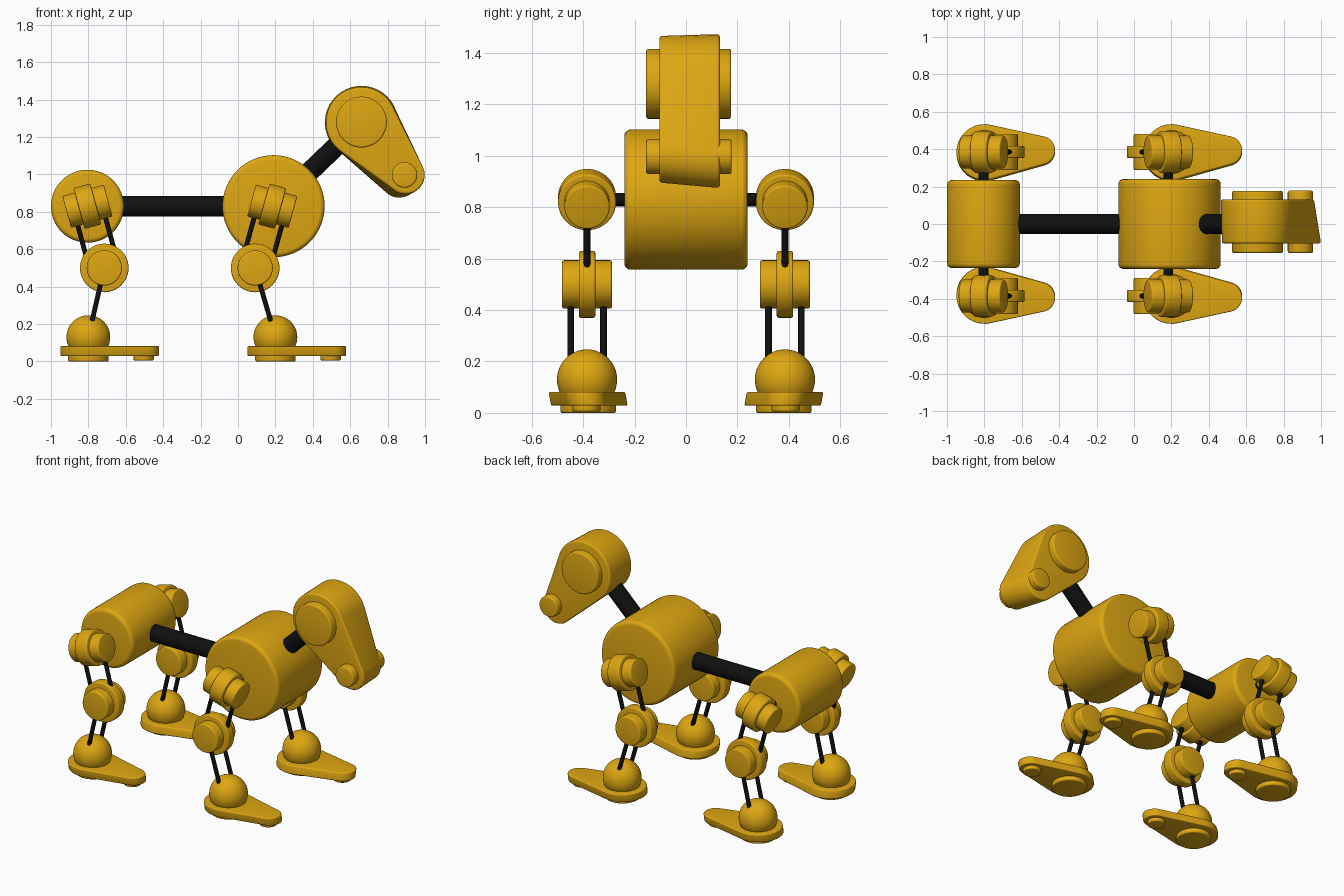
import bpy, bmesh, math
from mathutils import Vector

if "Cube" in bpy.data.objects:
    bpy.data.objects.remove(bpy.data.objects["Cube"])


def material(name, rgb):
    m = bpy.data.materials.new(name)
    m.diffuse_color = (*rgb, 1)
    m.use_nodes = True
    m.node_tree.nodes["Principled BSDF"].inputs["Base Color"].default_value = m.diffuse_color
    return m


YELLOW = material("golden_yellow", (0.73, 0.385, 0.006))
BLACK = material("rod_black", (0.005, 0.005, 0.005))


def finish(bm, name, mat):
    bmesh.ops.recalc_face_normals(bm, faces=bm.faces[:])
    me = bpy.data.meshes.new(name)
    bm.to_mesh(me)
    bm.free()
    me.materials.append(mat)
    ob = bpy.data.objects.new(name, me)
    bpy.context.collection.objects.link(ob)
    bpy.ops.object.select_all(action='DESELECT')
    ob.select_set(True)
    bpy.context.view_layer.objects.active = ob
    bpy.ops.object.shade_smooth_by_angle(angle=math.radians(35))
    return ob


def round_caps(bm, caps, width):
    edges = list({e for f in caps for e in f.edges})
    bmesh.ops.bevel(bm, geom=edges, offset=width, segments=4, profile=0.5, affect='EDGES')


def cylinder(name, a, b, r, mat=YELLOW, bevel=0.0, n=48):
    """Cylinder from point a to point b with rounded rims."""
    a, b = Vector(a), Vector(b)
    bm = bmesh.new()
    bmesh.ops.create_cone(bm, cap_ends=True, segments=n, radius1=r, radius2=r, depth=(b - a).length)
    if bevel:
        round_caps(bm, [f for f in bm.faces if len(f.verts) > 4], bevel)
    rot = (b - a).to_track_quat('Z', 'Y').to_matrix()
    bmesh.ops.rotate(bm, matrix=rot, verts=bm.verts[:])
    bmesh.ops.translate(bm, vec=(a + b) / 2, verts=bm.verts[:])
    return finish(bm, name, mat)


def sphere(name, c, r):
    bm = bmesh.new()
    bmesh.ops.create_uvsphere(bm, u_segments=48, v_segments=24, radius=r)
    bmesh.ops.translate(bm, vec=c, verts=bm.verts[:])
    return finish(bm, name, YELLOW)


def teardrop(c0, r0, c1, r1, n=24):
    """2D outline wrapped around two circles."""
    dx, dy = c1[0] - c0[0], c1[1] - c0[1]
    th, phi = math.atan2(dy, dx), math.acos((r0 - r1) / math.hypot(dx, dy))
    pts = []
    for c, r, s, e in ((c0, r0, th + phi, th + 2 * math.pi - phi), (c1, r1, th - phi, th + phi)):
        for i in range(n + 1):
            t = s + (e - s) * i / n
            pts.append((c[0] + r * math.cos(t), c[1] + r * math.sin(t)))
    return pts


def loft(name, ring_a, ring_b, bevel):
    """Solid between two matching 3D outlines."""
    bm = bmesh.new()
    va = [bm.verts.new(p) for p in ring_a]
    vb = [bm.verts.new(p) for p in ring_b]
    k = len(va)
    for i in range(k):
        j = (i + 1) % k
        bm.faces.new((va[i], va[j], vb[j], vb[i]))
    caps = [bm.faces.new(va), bm.faces.new(vb)]
    bmesh.ops.recalc_face_normals(bm, faces=bm.faces[:])
    round_caps(bm, caps, bevel)
    return finish(bm, name, YELLOW)


# Body drums, spine and neck
cylinder("rear_body", (-0.805, -0.235, 0.83), (-0.805, 0.235, 0.83), 0.195, bevel=0.025, n=64)
cylinder("front_body", (0.19, -0.24, 0.83), (0.19, 0.24, 0.83), 0.273, bevel=0.025, n=64)
cylinder("spine", (-0.75, 0, 0.83), (0.15, 0, 0.83), 0.054, BLACK)
cylinder("neck", (0.25, 0, 0.887), (0.62, 0, 1.242), 0.053, BLACK)

# Head: slightly twisted teardrop with side discs
near = teardrop((0.66, 1.277), 0.19, (0.898, 0.998), 0.102)
far = teardrop((0.66, 1.278), 0.196, (0.86, 0.977), 0.102)
loft("head", [(x, -0.104, z) for x, z in near], [(x, 0.132, z) for x, z in far], 0.012)
cylinder("head_large_disc", (0.66, -0.155, 1.28), (0.66, 0.176, 1.28), 0.136, bevel=0.01)
cylinder("head_small_disc", (0.89, -0.155, 0.997), (0.89, 0.178, 0.997), 0.068, bevel=0.01)

# Four legs: position along the body of hip, knee and foot
for end, hx, kx, fx in (("rear", -0.805, -0.715, -0.80), ("front", 0.183, 0.092, 0.20)):
    for side, s in (("right", -1), ("left", 1)):
        tag = f"{end}_{side}_"
        y = 0.385 * s
        hip, knee, ankle = Vector((hx, y, 0.83)), Vector((kx, y, 0.50)), Vector((fx, y, 0.13))
        down = (knee - hip).normalized()
        axis = Vector((-down.z, 0, down.x))

        # Hip joint, its axle to the body and the two thigh rods
        cylinder(tag + "hip_axle", (hx, 0.15 * s, 0.83), hip, 0.026, BLACK, n=24)
        cylinder(tag + "hip_disc", hip - axis * 0.046, hip + axis * 0.046, 0.113, bevel=0.008)
        cylinder(tag + "hip_hub", hip - axis * 0.115, hip + axis * 0.115, 0.088, bevel=0.008)
        for i, o in enumerate((-0.077, 0.077)):
            cylinder(f"{tag}thigh_rod_{i}", hip + axis * o, knee + axis * o, 0.013, BLACK, n=16)

        # Knee joint and the two shin rods
        cylinder(tag + "knee_disc", knee - Vector((0, 0.032, 0)), knee + Vector((0, 0.032, 0)), 0.13, bevel=0.008)
        cylinder(tag + "knee_hub", knee - Vector((0, 0.097, 0)), knee + Vector((0, 0.097, 0)), 0.094, bevel=0.008)
        for i, o in enumerate((-0.064, 0.064)):
            off = Vector((0, o, 0))
            cylinder(f"{tag}shin_rod_{i}", knee + off, ankle + off, 0.013, BLACK, n=16)

        # Ankle ball, foot plate and sole pads
        sphere(tag + "ankle_ball", ankle, 0.117)
        low = teardrop((fx, 0.376 * s), 0.149, (fx + 0.302, 0.385 * s), 0.076)
        top = teardrop((fx, 0.386 * s), 0.149, (fx + 0.302, 0.395 * s), 0.076)
        loft(tag + "foot", [(px, py, 0.028) for px, py in low],
             [(px, py, 0.082) for px, py in top], 0.007)
        cylinder(tag + "heel_pad", (fx, 0.381 * s, 0), (fx, 0.381 * s, 0.05), 0.108, bevel=0.008)
        cylinder(tag + "toe_pad", (fx + 0.295, 0.388 * s, 0.005), (fx + 0.295, 0.388 * s, 0.05), 0.055, bevel=0.008)
